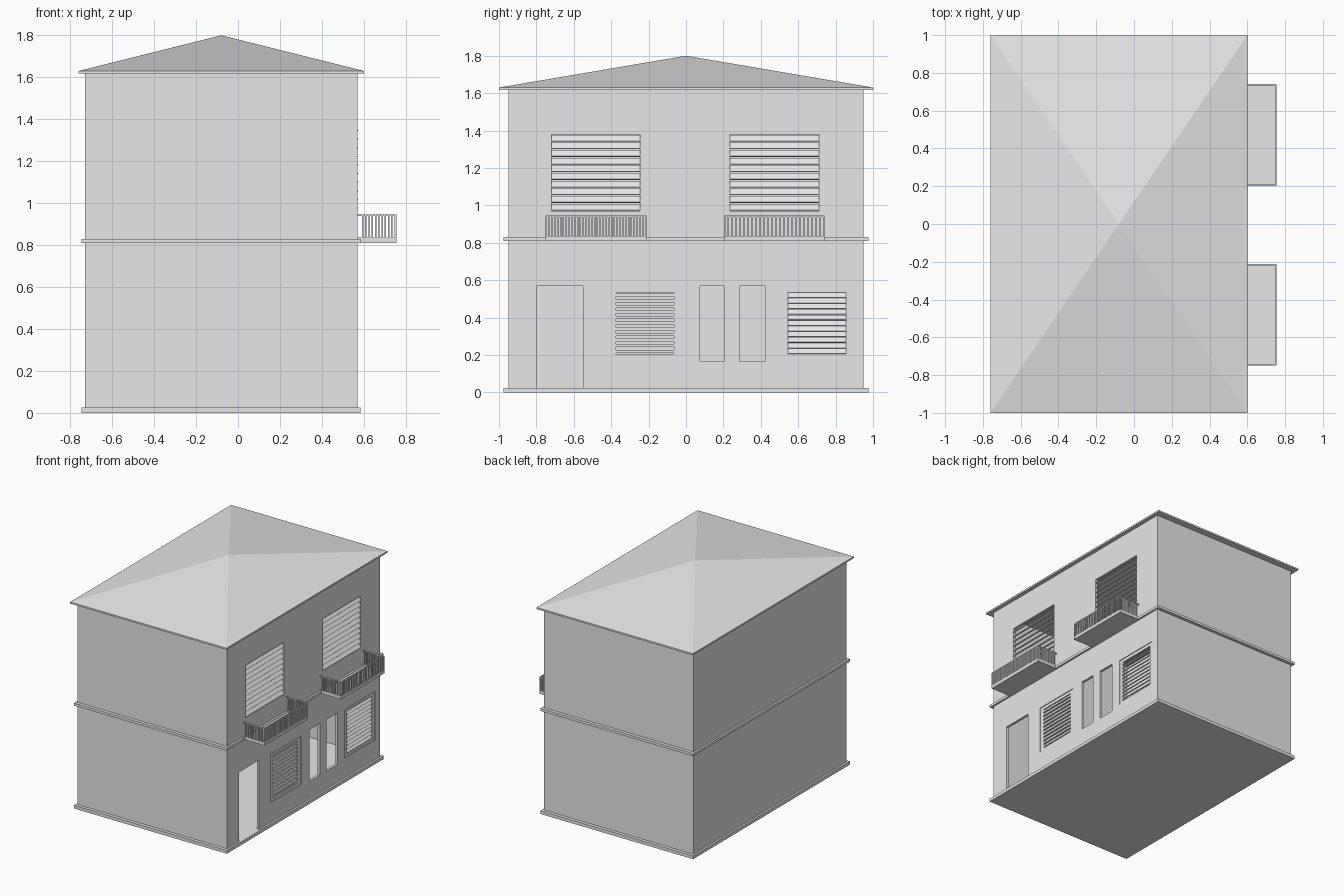
import bpy, bmesh, math
from mathutils import Matrix, Vector

if "Cube" in bpy.data.objects:
    bpy.data.objects.remove(bpy.data.objects["Cube"])

CX = -0.08          # house centre in x
FACE = 0.57         # outer x of the facade
T = 0.02            # wall thickness

paint = bpy.data.materials.new("plain_grey")
paint.diffuse_color = (0.8, 0.8, 0.8, 1)
paint.use_nodes = True
paint.node_tree.nodes["Principled BSDF"].inputs["Base Color"].default_value = paint.diffuse_color


def add_box(bm, x, y, z, tilt=0):
    """Box from (min, max) ranges, optionally tilted about the y axis."""
    c = Vector([(r[0] + r[1]) / 2 for r in (x, y, z)])
    s = Vector([r[1] - r[0] for r in (x, y, z)])
    m = Matrix.Translation(c) @ Matrix.Rotation(tilt, 4, 'Y') @ Matrix.Diagonal(s).to_4x4()
    bmesh.ops.create_cube(bm, size=1, matrix=m)


def finish(name, bm):
    me = bpy.data.meshes.new(name)
    bm.to_mesh(me)
    bm.free()
    me.materials.append(paint)
    ob = bpy.data.objects.new(name, me)
    bpy.context.collection.objects.link(ob)
    return ob


def boxes(name, *parts):
    bm = bmesh.new()
    for p in parts:
        add_box(bm, *p)
    return finish(name, bm)


def slab(name, hx, hy, z0, z1):
    return boxes(name, ((CX - hx, CX + hx), (-hy, hy), (z0, z1)))


# Openings in the facade: (y range, z range)
door = ((-0.80, -0.55), (0.025, 0.57))
narrow = [((0.075, 0.205), (0.165, 0.57)), ((0.285, 0.425), (0.165, 0.57))]
lower = [((-0.41, -0.03), (0.18, 0.56)), ((0.51, 0.89), (0.18, 0.56))]
upper = [((-0.72, -0.245), (0.97, 1.38)), ((0.235, 0.71), (0.97, 1.38))]

# Hollow walls with cut openings
walls = slab("walls", 0.65, 0.95, 0.01, 1.62)
void = slab("room_cutter", 0.65 - T, 0.95 - T, -0.1, 1.8)
holes = boxes("opening_cutter", *[((FACE - 0.1, FACE + 0.1), y, z)
                                  for y, z in [door] + narrow + lower + upper])
for cutter in (void, holes):
    mod = walls.modifiers.new(cutter.name, 'BOOLEAN')
    mod.operation, mod.solver, mod.object = 'DIFFERENCE', 'EXACT', cutter
    cutter.hide_render = True
    cutter.hide_viewport = True

# Plinth and eaves slab; the storey band is a ring around the walls
slab("plinth", 0.665, 0.975, 0, 0.025)
slab("eaves", 0.68, 1.0, 1.617, 1.63)
x0, x1 = CX - 0.665, CX + 0.665
boxes("storey_band",
      ((x0, x0 + 0.02), (-0.975, 0.975), (0.81, 0.83)),
      ((x1 - 0.02, x1), (-0.975, 0.975), (0.81, 0.83)),
      ((x0 + 0.02, x1 - 0.02), (-0.975, -0.945), (0.81, 0.83)),
      ((x0 + 0.02, x1 - 0.02), (0.945, 0.975), (0.81, 0.83)))

# Pyramid roof
bm = bmesh.new()
base = [bm.verts.new((CX + sx * 0.68, sy, 1.63)) for sx, sy in ((-1, -1), (1, -1), (1, 1), (-1, 1))]
apex = bm.verts.new((CX, 0, 1.80))
for i in range(4):
    bm.faces.new((base[i], base[(i + 1) % 4], apex))
bm.faces.new(base[::-1])
finish("roof", bm)


def louvres(name, y, z, count, tilt, depth, thick):
    """Stack of horizontal slats filling an opening."""
    step = (z[1] - z[0]) / count
    parts = []
    for i in range(count):
        zc = z[0] + step * (i + 0.5)
        xc = FACE - 0.012
        parts.append(((xc - depth / 2, xc + depth / 2), y, (zc - thick / 2, zc + thick / 2), tilt))
    return boxes(name, *parts)


# Upper shutters: slats straight in the opening
for i, (y, z) in enumerate(upper):
    louvres(f"upper_shutter_{i + 1}", y, z, 10, math.radians(50), 0.042, 0.006)

# Lower shutters: border frame with slats
for i, (y, z) in enumerate(lower):
    a, b = y[0] + 0.035, y[1] - 0.035
    c, d = z[0] + 0.025, z[1] - 0.025
    fx = (FACE - 0.018, FACE - 0.006)
    boxes(f"shutter_frame_{i + 1}",
          (fx, (y[0], a), z), (fx, (b, y[1]), z),
          (fx, (a, b), (z[0], c)), (fx, (a, b), (d, z[1])))
    if i == 0:
        louvres("lower_shutter_1", (a, b), (c, d), 11, 0, 0.012, 0.016)
    else:
        louvres("lower_shutter_2", (a, b), (c, d), 11, math.radians(50), 0.034, 0.005)

# Balconies: floor, rails and thin balusters on three sides
BX = 0.755
for i, (y0, y1, count) in enumerate(((-0.75, -0.212, 36), (0.202, 0.74, 26))):
    boxes(f"balcony_floor_{i + 1}", ((FACE - 0.005, BX), (y0, y1), (0.81, 0.825)))
    r = 0.008
    parts = []
    for z in ((0.825, 0.835), (0.938, 0.945)):
        parts += [((BX - r, BX), (y0, y1), z),
                  ((FACE, BX - r), (y0, y0 + r), z),
                  ((FACE, BX - r), (y1 - r, y1), z)]
    zb = (0.835, 0.938)
    for k in range(count):
        yc = y0 + r / 2 + (y1 - y0 - r) * k / (count - 1)
        parts.append(((BX - r, BX), (yc - r / 2, yc + r / 2), zb))
    for k in range(10):
        xc = 0.594 + 0.0155 * k
        for ys in (y0, y1 - r):
            parts.append(((xc - r / 2, xc + r / 2), (ys, ys + r), zb))
    boxes(f"balcony_railing_{i + 1}", *parts)
